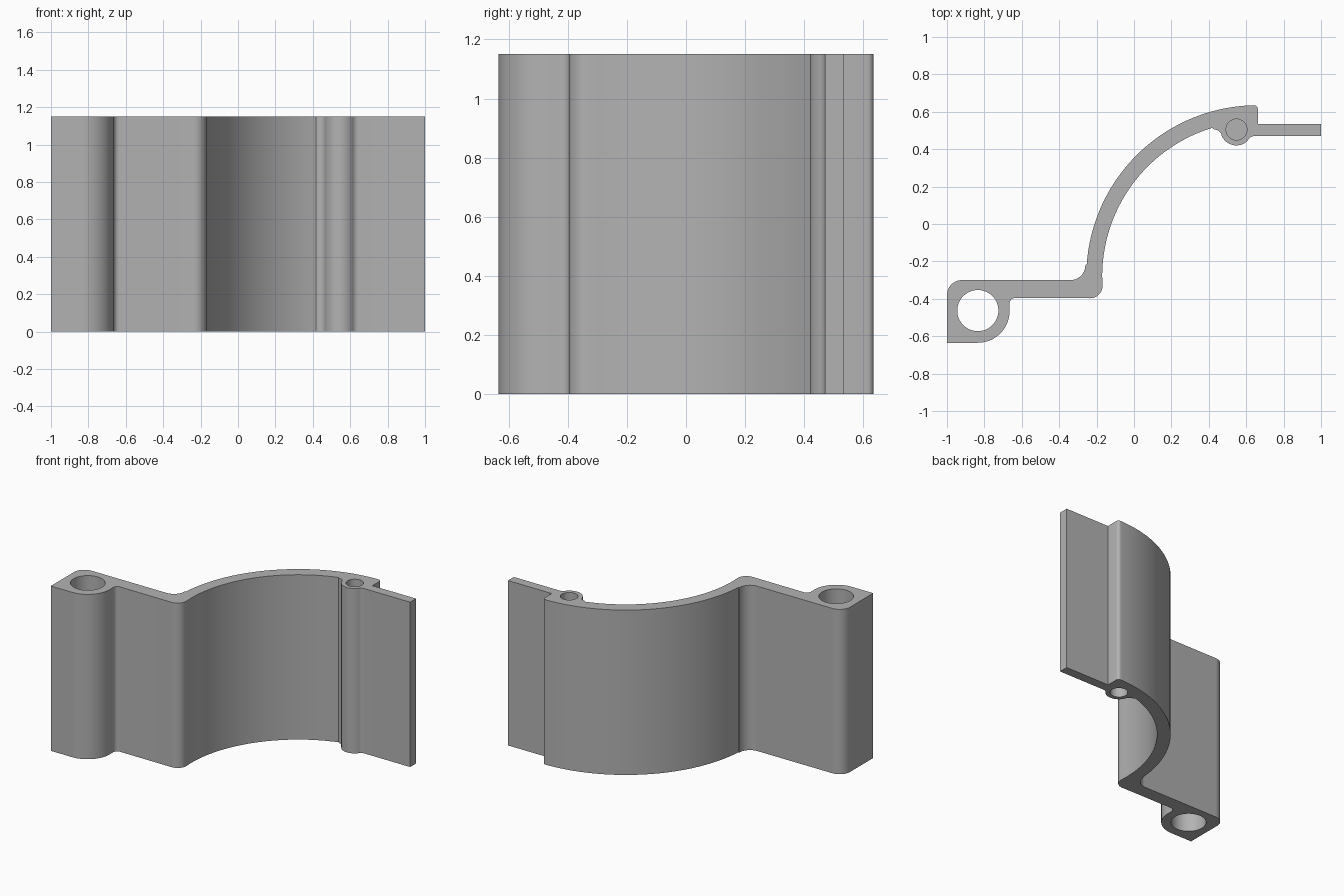
import bpy, bmesh
from math import cos, sin, radians

cube = bpy.data.objects.get("Cube")
if cube:
    bpy.data.objects.remove(cube, do_unlink=True)

HEIGHT = 1.15
BLIND_DEPTH = 0.4

grey = bpy.data.materials.new("plain grey")
grey.use_nodes = True
colour = (0.45, 0.45, 0.45, 1)
grey.diffuse_color = colour
grey.node_tree.nodes["Principled BSDF"].inputs["Base Color"].default_value = colour


def arc(x, y, r, start, end, steps=10):
    """Points on an arc, angles in degrees."""
    angles = [radians(start + (end - start) * i / steps) for i in range(steps + 1)]
    return [(x + r * cos(a), y + r * sin(a)) for a in angles]


def prism(name, points, z0, z1):
    """Extrude a closed outline straight up."""
    bm = bmesh.new()
    base = bm.faces.new([bm.verts.new((x, y, z0)) for x, y in points])
    up = bmesh.ops.extrude_face_region(bm, geom=[base])["geom"]
    bmesh.ops.translate(bm, vec=(0, 0, z1 - z0),
                        verts=[g for g in up if isinstance(g, bmesh.types.BMVert)])
    bmesh.ops.recalc_face_normals(bm, faces=bm.faces)
    mesh = bpy.data.meshes.new(name)
    bm.to_mesh(mesh)
    bm.free()
    mesh.materials.append(grey)
    obj = bpy.data.objects.new(name, mesh)
    bpy.context.collection.objects.link(obj)
    return obj


outline = (
    [(-1, -0.635)]
    # rounded hinge boss and its fillet into the flat web
    + arc(-0.835, -0.465, 0.17, -90, 0, 16)
    + arc(-0.635, -0.425, 0.03, 180, 90, 6)
    # bend, then the inside of the curved wall
    + arc(-0.235, -0.33, 0.067, -90, 0)
    + arc(0.66, -0.28, 0.83, 180, 107, 48)
    # screw boss with fillets on both sides
    + arc(0.43, 0.465, 0.04, 90, 20, 6)
    + arc(0.547, 0.505, 0.085, 198, 320, 16)
    + arc(0.645, 0.43, 0.04, 150, 90, 5)
    # thin end flange and step
    + [(1, 0.47), (1, 0.535), (0.662, 0.535)]
    + arc(0.642, 0.615, 0.02, 0, 90, 5)
    # outside of the curved wall and bend
    + arc(0.66, -0.28, 0.915, 92, 176, 56)
    + arc(-0.34, -0.22, 0.08, 0, -90)
    # outer corner of the hinge end
    + arc(-0.92, -0.38, 0.08, 90, 180)
)
bracket = prism("curved_bracket", outline, 0, HEIGHT)

# Through hole and a blind screw hole at each end
big = arc(-0.835, -0.463, 0.11, 0, 360, 48)[:-1]
small = arc(0.548, 0.505, 0.056, 0, 360, 32)[:-1]
cutters = [
    prism("through_hole_cutter", big, -0.1, HEIGHT + 0.1),
    prism("lower_screw_hole_cutter", small, -0.1, BLIND_DEPTH),
    prism("upper_screw_hole_cutter", small, HEIGHT - BLIND_DEPTH, HEIGHT + 0.1),
]
bpy.ops.object.select_all(action="DESELECT")
bpy.context.view_layer.objects.active = bracket
bracket.select_set(True)
for cutter in cutters:
    mod = bracket.modifiers.new(cutter.name, "BOOLEAN")
    mod.operation = "DIFFERENCE"
    mod.solver = "EXACT"
    mod.object = cutter
    bpy.ops.object.modifier_apply(modifier=mod.name)
    bpy.data.objects.remove(cutter, do_unlink=True)

bpy.ops.object.shade_smooth_by_angle(angle=radians(30))
